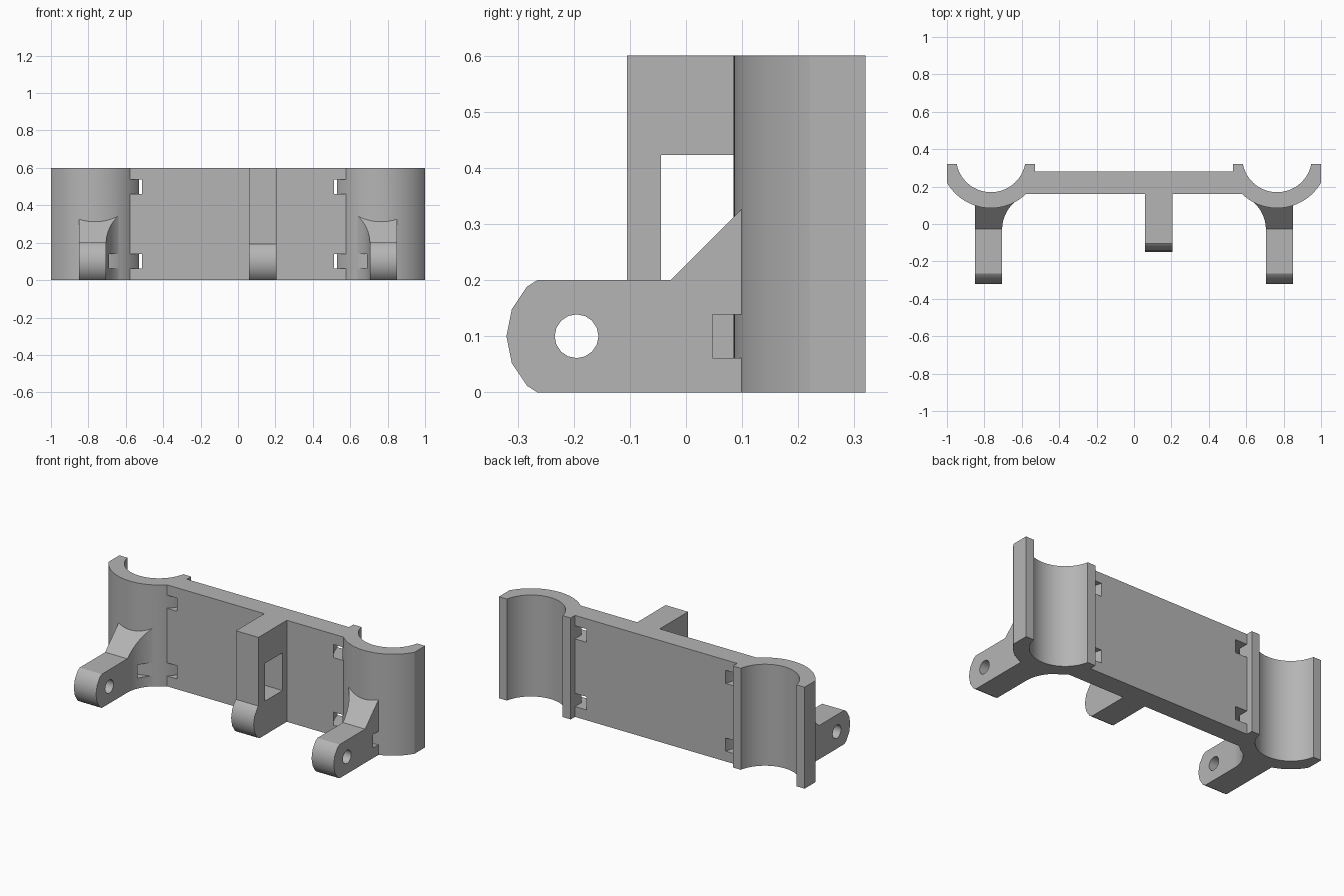
import bpy, bmesh
from math import radians, degrees, sin, cos, acos, asin

cube = bpy.data.objects.get("Cube")
if cube:
    bpy.data.objects.remove(cube, do_unlink=True)

grey = bpy.data.materials.new("plain grey")
grey.use_nodes = True
colour = (0.46, 0.46, 0.46, 1)
grey.diffuse_color = colour
grey.node_tree.nodes["Principled BSDF"].inputs["Base Color"].default_value = colour

HEIGHT = 0.6
CX, CY = 0.765, 0.356             # cradle centre
BORE, OUTER, SLOT = 0.186, 0.271, 0.32
HALF, BACK = 0.235, 0.32          # cradle half width and back face


def arc(cx, cy, r, start, end, steps):
    angles = [radians(start + (end - start) * i / steps) for i in range(steps + 1)]
    return [(cx + r * cos(a), cy + r * sin(a)) for a in angles]


def prism(name, points, axis, lo, hi, side=1):
    """Extrude a profile: (x, y) along z or (y, z) along x; side mirrors x."""
    bm = bmesh.new()
    rings = []
    for d in (lo, hi):
        place = (lambda p: (side * p[0], p[1], d)) if axis == "z" else (lambda p: (side * d, *p))
        rings.append([bm.verts.new(place(p)) for p in points])
        bm.faces.new(rings[-1])
    n = len(points)
    for i in range(n):
        j = (i + 1) % n
        bm.faces.new((rings[0][i], rings[0][j], rings[1][j], rings[1][i]))
    bmesh.ops.recalc_face_normals(bm, faces=bm.faces)
    mesh = bpy.data.meshes.new(name)
    bm.to_mesh(mesh)
    bm.free()
    mesh.materials.append(grey)
    obj = bpy.data.objects.new(name, mesh)
    bpy.context.collection.objects.link(obj)
    return obj


def combine(target, tool, operation):
    """Apply a boolean and remove the tool."""
    tool.hide_render = True
    mod = target.modifiers.new(operation, "BOOLEAN")
    mod.operation, mod.solver, mod.object = operation, "EXACT", tool
    bpy.context.view_layer.objects.active = target
    bpy.ops.object.modifier_apply(modifier=mod.name)
    bpy.data.objects.remove(tool, do_unlink=True)


def nose(cy):
    """Rounded lug end, clipped flat at its bottom and top."""
    return [(cy - 0.07, 0)] + arc(cy, 0.1, 0.125, 225, 135, 4)


# Flat back plate
bracket = prism("bracket", [(-0.6, 0.16), (0.6, 0.16), (0.56, 0.28), (-0.56, 0.28)], "z", 0, HEIGHT)

# Off-centre post with rounded foot and window
post = prism("post", [(0.2, 0)] + nose(-0.025) + [(-0.105, 0.194), (-0.105, HEIGHT), (0.2, HEIGHT)],
             "x", 0.06, 0.207)
window = prism("window", [(-0.045, 0.2), (0.12, 0.2), (0.12, 0.423), (-0.045, 0.423)], "x", 0, 0.3)
combine(post, window, "DIFFERENCE")
combine(bracket, post, "UNION")

# Hinge arms with a sloped web and a fillet on the inner side
for side in (-1, 1):
    arm = prism("arm", [(0.3, 0)] + nose(-0.195) + [(-0.265, 0.2), (-0.027, 0.2), (0.3, 0.527)],
                "x", 0.5, 0.95, side)
    plan = ([(0.705, -0.5), (0.85, -0.5), (0.85, 0.15), (0.62, 0.15)]
            + arc(0.51, -0.03, 0.195, 56.6, 0, 12))
    combine(arm, prism("arm_plan", plan, "z", -0.1, 0.7, side), "INTERSECT")
    pin_hole = prism("pin_hole", arc(-0.195, 0.1, 0.039, 0, 337.5, 15), "x", 0.5, 1, side)
    combine(arm, pin_hole, "DIFFERENCE")
    combine(bracket, arm, "UNION")

# Strap slots running round the cradles
for side in (-1, 1):
    for z in (0.061, 0.461):
        ring = prism("strap_slot", arc(CX, CY, SLOT, 0, 356.25, 95), "z", z, z + 0.078, side)
        combine(bracket, ring, "DIFFERENCE")

# Half-round cradles at both ends
a = degrees(acos(HALF / OUTER))
b = degrees(asin((CY - BACK) / BORE))
section = ([(CX - HALF, BACK)] + arc(CX, CY, OUTER, 180 + a, 360 - a, 36)
           + [(CX + HALF, BACK)] + arc(CX, CY, BORE, 360 - b, 180 + b, 40))
for side in (-1, 1):
    combine(bracket, prism("cradle", section, "z", 0, HEIGHT, side), "UNION")

# Smooth curved walls, sharp edges
bpy.ops.object.select_all(action="DESELECT")
bracket.select_set(True)
bpy.context.view_layer.objects.active = bracket
bpy.ops.object.shade_smooth_by_angle(angle=radians(28))
